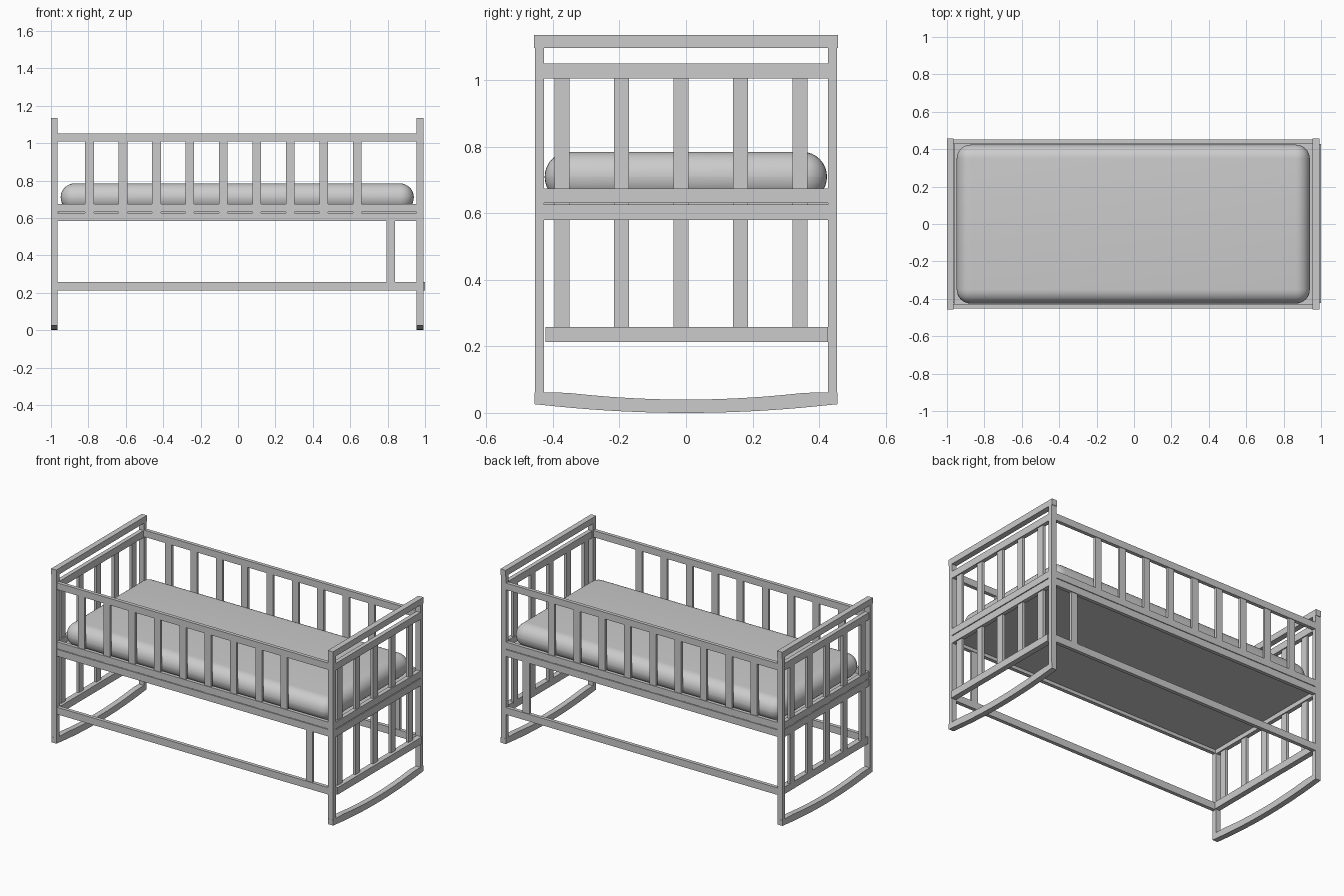
import bpy, bmesh

if "Cube" in bpy.data.objects:
    bpy.data.objects.remove(bpy.data.objects["Cube"])

grey = bpy.data.materials.new("plain grey")
grey.diffuse_color = (0.6, 0.6, 0.6, 1)
grey.use_nodes = True
grey.node_tree.nodes["Principled BSDF"].inputs["Base Color"].default_value = grey.diffuse_color


def finish(name, bm):
    bmesh.ops.recalc_face_normals(bm, faces=bm.faces)
    me = bpy.data.meshes.new(name)
    bm.to_mesh(me)
    bm.free()
    ob = bpy.data.objects.new(name, me)
    ob.data.materials.append(grey)
    bpy.context.collection.objects.link(ob)
    return ob


def box(name, x, y, z):
    """Box from (min, max) ranges on each axis."""
    bm = bmesh.new()
    bmesh.ops.create_cube(bm, size=1)
    for v in bm.verts:
        for i, r in enumerate((x, y, z)):
            v.co[i] = r[0] if v.co[i] < 0 else r[1]
    return finish(name, bm)


def rocker(name, x0, x1):
    """Curved runner: side profile extruded along x."""
    n = 24
    ys = [-0.455 + 0.91 * i / n for i in range(n + 1)]
    low = [(y, 0.026 * min(1, (y / 0.45) ** 2)) for y in ys]
    top = [(y, 0.04 + 0.021 * min(1, (y / 0.36) ** 2)) for y in ys]
    bm = bmesh.new()
    f = bm.faces.new([bm.verts.new((x0, y, z)) for y, z in low + top[::-1]])
    ext = bmesh.ops.extrude_face_region(bm, geom=[f])
    for v in ext["geom"]:
        if isinstance(v, bmesh.types.BMVert):
            v.co.x = x1
    return finish(name, bm)


# end frames (same frame repeated at both ends, facing the same way)
for side, dx in (("right", 0.0), ("left", -1.955)):
    def bx(a, b):
        return (a + dx, b + dx)
    post_x = bx(0.955, 0.991)
    for tag, s in (("front", -1), ("back", 1)):
        box(f"{side}_{tag}_post", post_x, sorted((s * 0.427, s * 0.454)), (0.03, 1.10))
    box(f"{side}_top_cap", post_x, (-0.457, 0.457), (1.097, 1.136))
    rocker(f"{side}_rocker", *post_x)
    for tag, z in (("upper", (1.005, 1.05)), ("bed_upper", (0.631, 0.675)),
                   ("bed_lower", (0.58, 0.626))):
        box(f"{side}_{tag}_rail", bx(0.962, 0.989), (-0.427, 0.427), z)
    box(f"{side}_low_rail", bx(0.965, 1.0), (-0.422, 0.427), (0.213, 0.258))
    for i in range(5):
        y = -0.373 + 0.179 * i
        box(f"{side}_end_slat_{i}", bx(0.964, 0.982), (y - 0.023, y + 0.023), (0.25, 1.01))

# long side frames
for tag, s in (("front", -1), ("back", 1)):
    rail_y = sorted((s * 0.429, s * 0.452))
    slat_y = sorted((s * 0.432, s * 0.448))
    for part, z in (("upper", (1.01, 1.053)), ("bed_upper", (0.632, 0.676)),
                    ("bed_lower", (0.584, 0.628)), ("low", (0.213, 0.258))):
        box(f"{tag}_{part}_rail", (-0.965, 0.957), rail_y, z)
    for i in range(9):
        x = -0.794 + 0.179 * i
        box(f"{tag}_slat_{i}", (x - 0.023, x + 0.023), slat_y, (0.60, 1.02))
    box(f"{tag}_lower_brace", (0.794, 0.840), slat_y, (0.25, 0.60))

# bed base
box("bed_base", (-0.963, 0.96), (-0.431, 0.431), (0.605, 0.638))

# mattress with fully rounded rim
mattress = box("mattress", (-0.948, 0.94), (-0.425, 0.424), (0.635, 0.785))
bev = mattress.modifiers.new("round", "BEVEL")
bev.width = 0.0745
bev.segments = 8
bev.limit_method = 'NONE'
bpy.context.view_layer.objects.active = mattress
mattress.select_set(True)
bpy.ops.object.modifier_apply(modifier="round")
bpy.ops.object.shade_smooth_by_angle()
